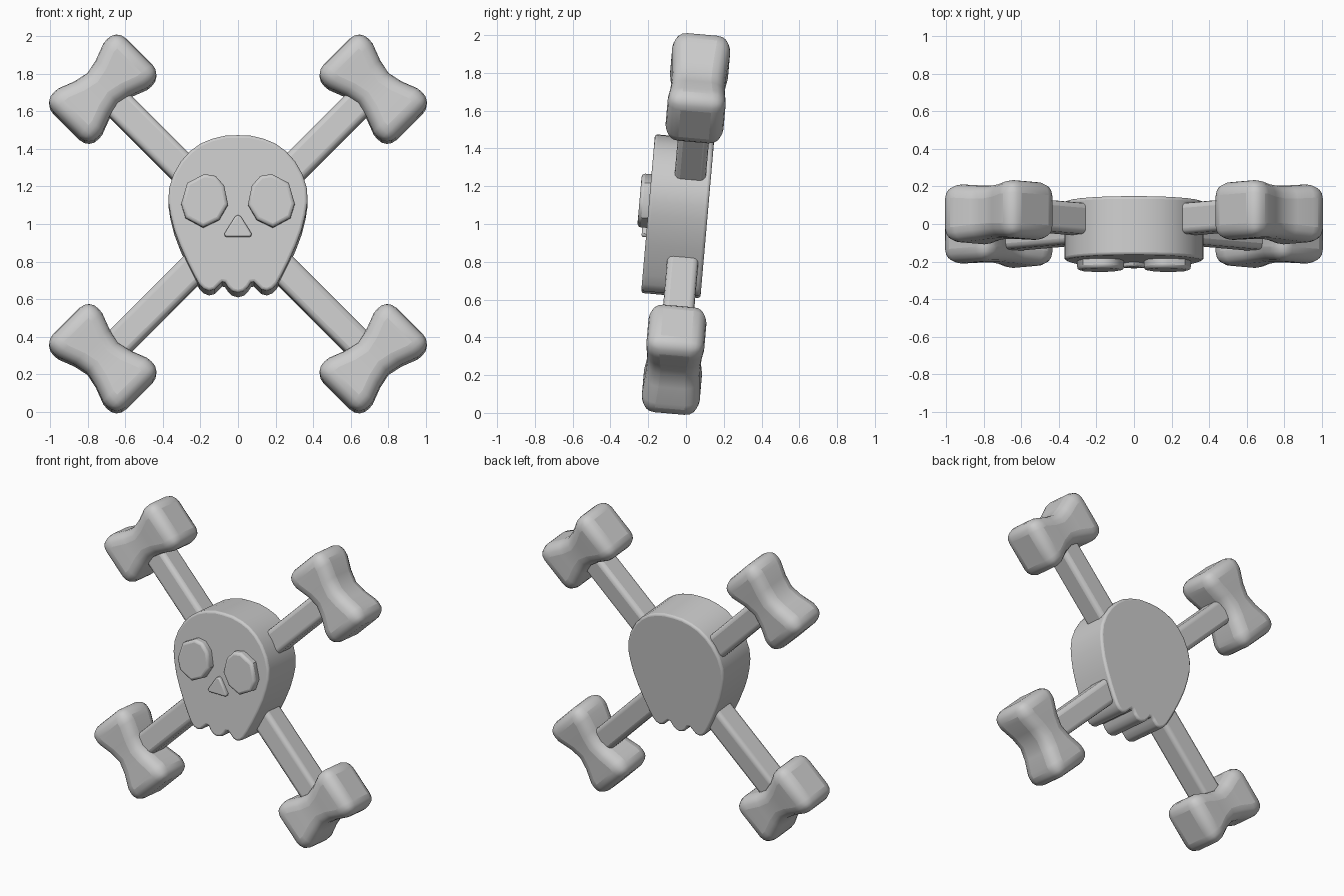
import bpy, bmesh, math
from mathutils import Matrix, Vector

if "Cube" in bpy.data.objects:
    bpy.data.objects.remove(bpy.data.objects["Cube"])

TILT = math.radians(5)
# everything is built upright about the origin, then leaned back and lifted
LEAN = Matrix.Translation((0, 0, 1)) @ Matrix.Rotation(-TILT, 4, 'X')


def finish(name, bm, bevel, segments, angle, matrix=Matrix()):
    bmesh.ops.recalc_face_normals(bm, faces=bm.faces)
    bm.transform(LEAN @ matrix)
    bmesh.ops.recalc_face_normals(bm, faces=bm.faces)
    me = bpy.data.meshes.new(name)
    bm.to_mesh(me)
    bm.free()
    ob = bpy.data.objects.new(name, me)
    bpy.context.collection.objects.link(ob)
    m = ob.modifiers.new("Bevel", 'BEVEL')
    m.width, m.segments = bevel, segments
    m.limit_method, m.angle_limit = 'ANGLE', math.radians(angle)
    bpy.ops.object.select_all(action='DESELECT')
    ob.select_set(True)
    bpy.context.view_layer.objects.active = ob
    bpy.ops.object.shade_smooth_by_angle(angle=math.radians(40))
    return ob


def loft(rings):
    """Closed skin over rings of points, capped at both ends."""
    bm = bmesh.new()
    vs = [[bm.verts.new(p) for p in r] for r in rings]
    n = len(rings[0])
    for a, b in zip(vs, vs[1:]):
        for i in range(n):
            j = (i + 1) % n
            bm.faces.new((a[i], a[j], b[j], b[i]))
    bm.faces.new(vs[0])
    bm.faces.new(vs[-1])
    return bm


def plate(name, outline, front, back, bevel):
    """Outline given as front-view (x, z), extruded from front to back."""
    local = [(x, (z - 1 + front * math.sin(TILT)) / math.cos(TILT)) for x, z in outline]
    rings = [[(x, y, z) for x, z in local] for y in (front, back)]
    return finish(name, loft(rings), bevel, 3, 65)


def mirrored(half):
    return half + [(-x, z) for x, z in reversed(half) if x > 0.001]


# skull: half outline from crown down to the scalloped teeth
skull = [(0, 1.475), (.07, 1.472), (.14, 1.455), (.2, 1.43), (.255, 1.39), (.305, 1.335),
         (.345, 1.265), (.368, 1.19), (.371, 1.12), (.36, 1.05), (.34, .97), (.31, .89),
         (.27, .8), (.235, .73), (.208, .682), (.185, .657), (.155, .645), (.125, .652),
         (.1, .677), (.084, .692), (.07, .69), (.054, .665), (.03, .643), (0, .635)]
plate("skull", mirrored(skull), -.205, .11, .022)

# raised eyes
eye = [(.18, 1.268), (.271, 1.22), (.303, 1.11), (.28, 1.035), (.186, .984),
       (.1, 1.025), (.053, 1.106), (.074, 1.207), (.12, 1.258)]
for side, s in (("right", 1), ("left", -1)):
    plate(side + "_eye", [(x * s, z) for x, z in eye], -.256, -.18, .018)

# raised nose
nose = [(0, 1.05), (.016, 1.04), (.073, .95), (.068, .932)]
plate("nose", mirrored(nose), -.229, -.18, .01)

# crossed bones: one shaft per diagonal, a pinched knuckle at each end
stations = [(.275, .175, .156), (.17, .166, .153), (.08, .132, .145)]  # offset, half length, half depth
stations = [(-v, a, b) for v, a, b in stations] + [(0, .115, .142)] + stations[::-1]
for k in range(4):
    turn = Matrix.Rotation(math.radians(-45 - 90 * k), 4, 'Y')
    if k < 2:
        rings = [[(u, y, z) for y, z in ((-.083, -.08), (.083, -.08), (.083, .08), (-.083, .08))]
                 for u in (-1, 1)]
        finish("bone_shaft_%d" % k, loft(rings), .03, 3, 40, turn)
    rings = [[(1.02 + a * i, b * j, v) for i, j in ((-1, -1), (1, -1), (1, 1), (-1, 1))]
             for v, a, b in stations]
    finish("bone_end_%d" % k, loft(rings), .075, 4, 50, turn)
